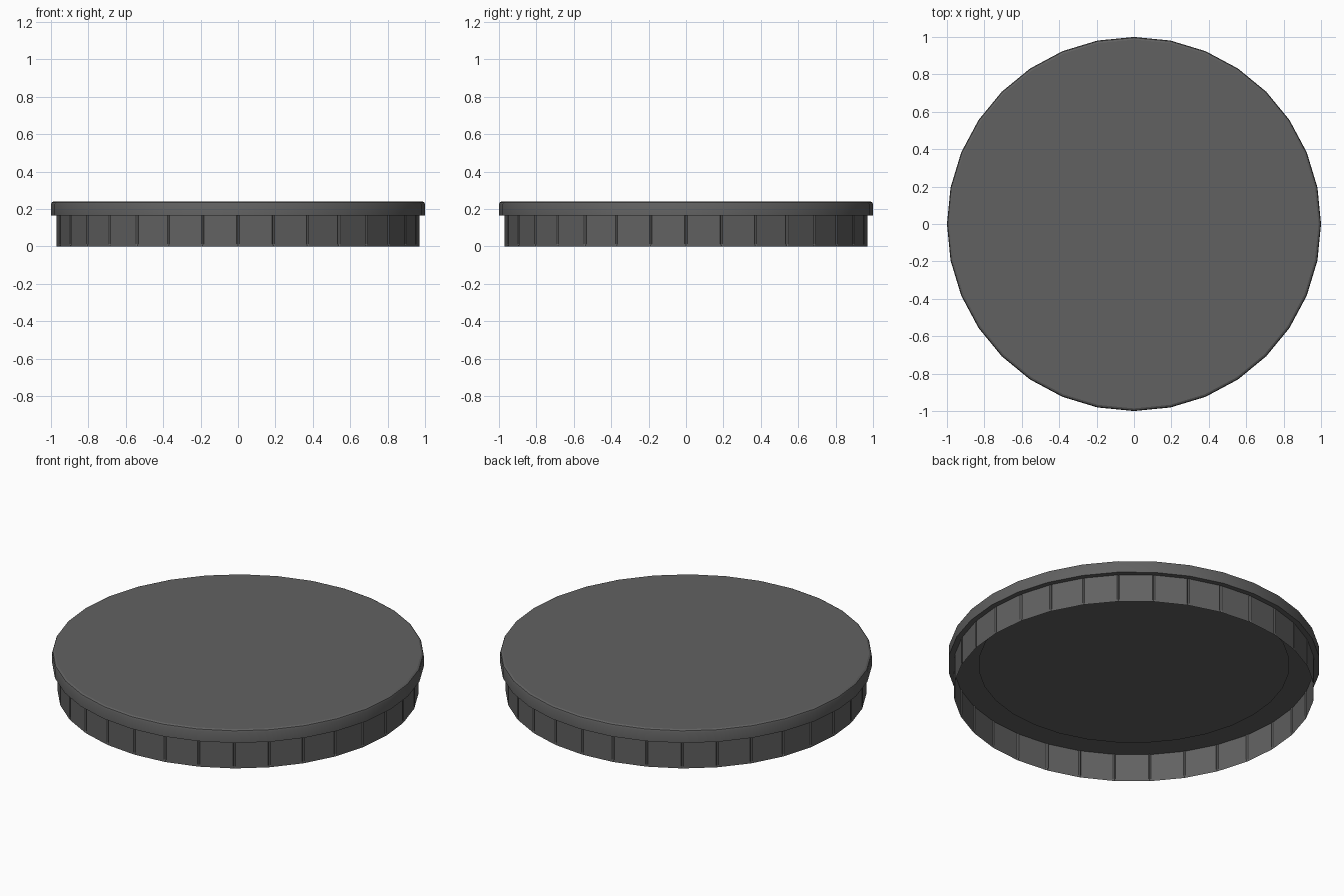
import bpy, bmesh
from math import sin, cos, pi, radians

if "Cube" in bpy.data.objects:
    bpy.data.objects.remove(bpy.data.objects["Cube"])

SIDES = 32
dark = bpy.data.materials.new("dark_grey")
dark.diffuse_color = (0.12, 0.12, 0.12, 1)
dark.use_nodes = True
dark.node_tree.nodes["Principled BSDF"].inputs["Base Color"].default_value = dark.diffuse_color


def lathe(name, rings, cap_end=False):
    """Join rings of (radius, angle, z) points, optionally capping the last ring."""
    bm = bmesh.new()
    loops = [[bm.verts.new((r * cos(a), r * sin(a), z)) for r, a, z in ring]
             for ring in rings]
    n = len(loops[0])
    for lo, hi in zip(loops, loops[1:]):
        for i in range(n):
            j = (i + 1) % n
            bm.faces.new((lo[i], lo[j], hi[j], hi[i]))
    if cap_end:
        bm.faces.new(loops[-1])
    me = bpy.data.meshes.new(name)
    bm.to_mesh(me)
    bm.free()
    me.materials.append(dark)
    ob = bpy.data.objects.new(name, me)
    bpy.context.collection.objects.link(ob)
    return ob


def smooth(ob, degrees):
    bpy.ops.object.select_all(action='DESELECT')
    ob.select_set(True)
    bpy.context.view_layer.objects.active = ob
    bpy.ops.object.shade_smooth_by_angle(angle=radians(degrees))


even = [i * 2 * pi / SIDES for i in range(SIDES)]

# Top plate: hollow shell, underside is a flange with a large open hole
profile = [(0.835, 0.165), (1.0, 0.165), (1.0, 0.225),
           (0.996, 0.235), (0.986, 0.24)]
plate = lathe("top_plate", [[(r, a, z) for a in even] for r, z in profile],
              cap_end=True)
smooth(plate, 24)


# Skirt: thin faceted wall, open below, with a fine groove at every corner
def grooved(z, depth):
    return [(0.97 - d * depth, a + o, z)
            for a in even for o, d in ((-0.007, 0), (0, 1), (0.007, 0))]


skirt = lathe("faceted_skirt",
              [grooved(0, 0), grooved(0.012, 0.006), grooved(0.165, 0.006)])
